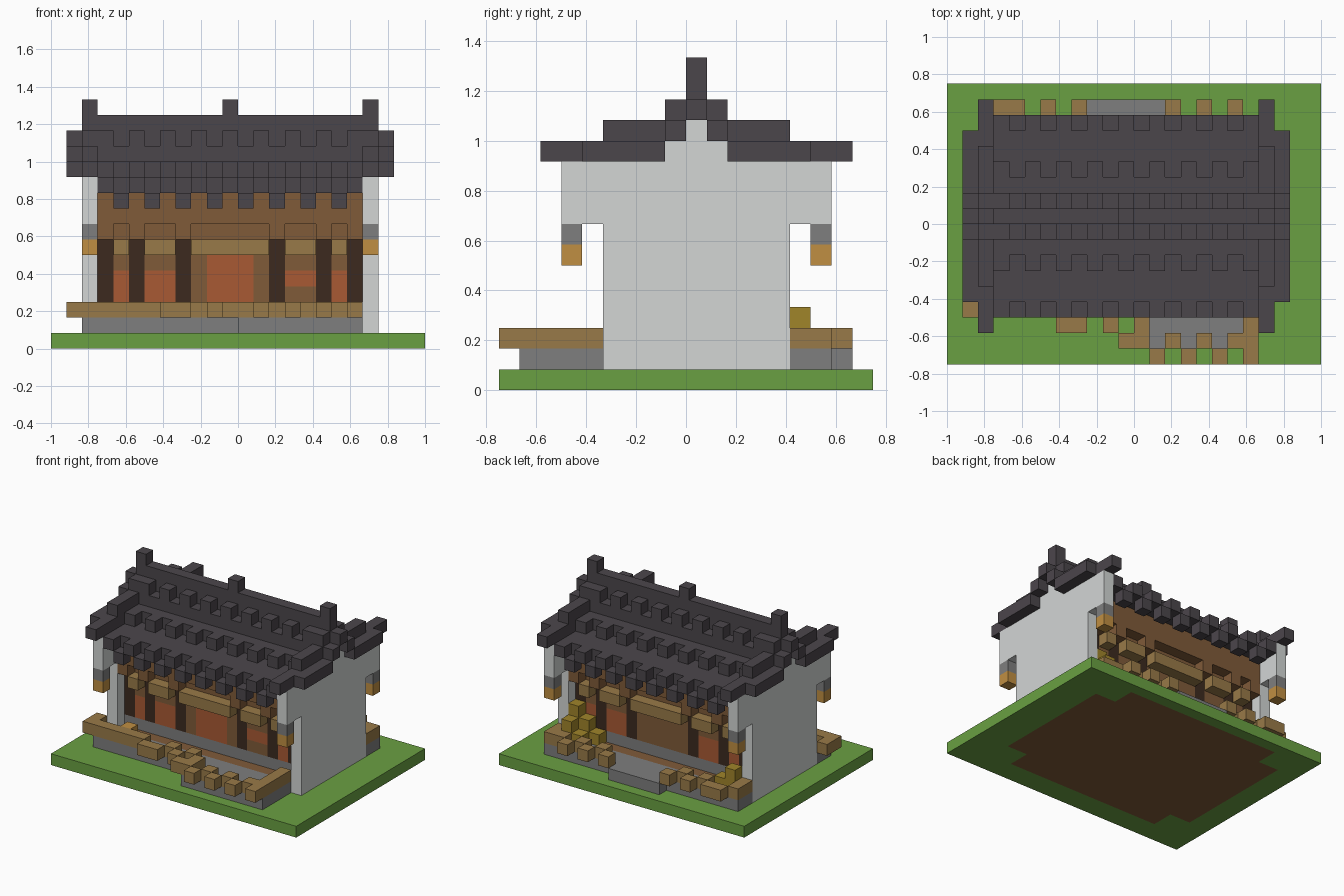
import bpy, bmesh
from mathutils import Matrix, Vector

cube = bpy.data.objects.get("Cube")
if cube:
    bpy.data.objects.remove(cube, do_unlink=True)

U = 1 / 12                      # size of one block
ORIGIN = Vector((-1, -0.75, 0))


def material(name, code):
    rgb = [int(code[n:n + 2], 16) / 255 for n in (0, 2, 4)]
    col = [c / 12.92 if c <= 0.04045 else ((c + 0.055) / 1.055) ** 2.4 for c in rgb] + [1]
    m = bpy.data.materials.new(name)
    m.use_nodes = True
    m.diffuse_color = col
    m.node_tree.nodes["Principled BSDF"].inputs["Base Color"].default_value = col
    return m


grass = material("grass green", "6aa042")
dark = material("dark brown", "3c2a1f")
stone = material("stone grey", "7e7e7e")
plaster = material("plaster", "d3d6d5")
tile = material("roof tile", "4b464b")
timber = material("light timber", "997a48")
brown = material("brown wood", "805b39")
red = material("red panel", "a85a34")
orange = material("orange wood", "c08f42")
straw = material("straw yellow", "a0852a")


def part(name, mat, boxes):
    """Join boxes (x0, x1, y0, y1, z0, z1), in blocks, into one object."""
    bm = bmesh.new()
    for x0, x1, y0, y1, z0, z1 in boxes:
        size = Vector((x1 - x0, y1 - y0, z1 - z0)) * U
        mid = Vector((x0 + x1, y0 + y1, z0 + z1)) * U / 2 + ORIGIN
        bmesh.ops.create_cube(bm, size=1, matrix=Matrix.Translation(mid) @ Matrix.Diagonal(size).to_4x4())
    mesh = bpy.data.meshes.new(name)
    bm.to_mesh(mesh)
    bm.free()
    mesh.materials.append(mat)
    bpy.context.collection.objects.link(bpy.data.objects.new(name, mesh))


def both_y(boxes):
    """Add copies mirrored from the front to the back of the house."""
    return boxes + [(a, b, 19 - d, 19 - c, e, f) for a, b, c, d, e, f in boxes]


def both_x(boxes):
    """Add copies mirrored from one side of the house to the other."""
    return boxes + [(23 - b, 23 - a, c, d, e, f) for a, b, c, d, e, f in boxes]


# Ground with bare soil set in its underside
part("lawn", grass, [(0, 24, 0, 18, 0.05, 1),
                     (0, 2, 0, 18, 0, 0.05), (21, 24, 0, 18, 0, 0.05),
                     (2, 21, 0, 2, 0, 0.05), (2, 21, 17, 18, 0, 0.05)]
     + both_x(both_y([(2, 4, 2, 4, 0, 0.05)])))
part("soil", brown, [(2, 21, 4, 15, 0, 0.05)] + both_y([(4, 19, 2, 4, 0, 0.05)]))

# Stone base, wooden thresholds, porches and steps
part("stone_base", stone, [(3, 20, 6, 13, 1, 3)])
part("thresholds", brown, both_y([(3, 20, 5, 6, 1, 2)]))
part("front_porch", stone, [(2, 12, 3, 5, 1, 2), (12, 20, 1, 5, 1, 2)])
part("back_porch", stone, [(2, 21, 14, 16, 1, 2), (9, 14, 16, 17, 1, 2)])

# Stepped timber railings
front_rail = [(1, 2, 3, 5, 2, 3), (2, 7, 3, 4, 2, 3), (9, 10, 3, 4, 2, 3), (11, 12, 3, 4, 2, 3),
              (7, 9, 2, 3, 2, 3), (10, 11, 2, 3, 2, 3), (12, 13, 2, 3, 2, 3),
              (11, 13, 1, 2, 2, 3), (19, 20, 0, 5, 2, 3)]
front_rail += [(i, i + 1, 0, 1, 2, 3) for i in (13, 15, 17)]
front_rail += [(i, i + 1, 1, 2, 2, 3) for i in (14, 16, 18)]
part("front_railing", timber, front_rail)
back_rail = [(3, 5, 16, 17, 2, 3), (2, 3, 14, 16, 2, 3), (20, 21, 14, 16, 2, 3)]
back_rail += [(i, i + 1, 16, 17, 2, 3) for i in (6, 8, 14, 16, 18)]
back_rail += [(i, i + 1, 15, 16, 2, 3) for i in (5, 7, 15, 17, 19)]
part("back_railing", timber, back_rail)

# Plaster gable walls with hanging brackets
part("gable_walls", plaster, both_x([
    (2, 3, 5, 14, 1, 8), (2, 3, 3, 16, 8, 11), (2, 3, 8, 11, 11, 12), (2, 3, 9, 10, 12, 13)]))
part("bracket_stones", stone, both_x(both_y([(2, 3, 3, 4, 7, 8)])))
part("bracket_ends", orange, both_x(both_y([(2, 3, 3, 4, 6, 7)])))

# Timber frame: columns, capitals, beams and corbels
columns = (3, 5, 8, 14, 17, 19)
bays = ((4, 5), (6, 8), (9, 14), (15, 17), (18, 19))
part("columns", dark, both_y([(i, i + 1, 6, 7, 3, 7) for i in columns]))
part("capitals", brown, both_y([(i, i + 1, 5, 6, 7, 8) for i in columns]))
part("beams", brown, both_y([(3, 20, 5, 7, 8, 10), (3, 20, 6, 7, 7, 8)]))
part("corbels", timber, both_y([(a, b, 5, 6, 6, 7) for a, b in bays]))

# Wall panels flush with the columns
part("front_wall", brown, [(a, b, 6, 7, 5, 7) for a, b in bays if b - a < 3]
     + [(9, 10, 6, 7, 3, 7), (13, 14, 6, 7, 3, 7), (10, 13, 6, 7, 6, 7), (15, 17, 6, 7, 3, 4)])
part("front_panels", red, [(4, 5, 6, 7, 3, 5), (6, 8, 6, 7, 3, 5), (10, 13, 6, 7, 3, 6),
                           (15, 17, 6, 7, 4, 5), (18, 19, 6, 7, 3, 5)])
part("back_wall", brown, [(a, b, 12, 13, 5, 7) for a, b in bays] + [(9, 14, 12, 13, 3, 5)])
part("back_panels", red, both_x([(4, 5, 12, 13, 3, 5), (6, 8, 12, 13, 3, 5)]))

# Stores on the porches
part("straw_bales", straw, [(19, 20, 13, 14, 2, 5), (19, 20, 14, 15, 2, 4), (18, 19, 13, 14, 2, 4),
                            (18, 19, 14, 15, 2, 3), (17, 18, 13, 14, 2, 3),
                            (3, 4, 14, 15, 2, 4), (4, 5, 14, 15, 2, 3), (3, 4, 13, 14, 2, 3)])
part("front_crate", orange, [(4, 5, 4, 5, 2, 3)])

# Roof courses, each with an alternating tile edge
odd, even = range(3, 20, 2), range(4, 20, 2)
part("lower_roof", tile, [(3, 20, 4, 15, 10, 11)] + both_y([(i, i + 1, 3, 4, 10, 11) for i in odd]))
part("eave_tiles", tile, both_y([(i, i + 1, 3, 4, 9, 10) for i in even]))
part("middle_roof", tile, [(3, 20, 7, 12, 11, 12)] + both_y([(i, i + 1, 6, 7, 11, 12) for i in odd]))
part("upper_roof", tile, [(3, 20, 8, 11, 12, 13)] + both_y([(i, i + 1, 8, 9, 13, 14) for i in odd]))

# Ridge, finials and upswept end rims
part("ridge", tile, [(3, 20, 9, 10, 13, 15)])
part("finials", tile, [(2, 3, 9, 10, 14, 16), (20, 21, 9, 10, 14, 16), (11, 12, 9, 10, 15, 16)])
part("inner_rims", tile, both_x(both_y([
    (2, 3, 2, 8, 11, 12), (2, 3, 5, 9, 12, 13), (2, 3, 8, 9, 13, 14)])
    + [(2, 3, 9, 10, 13, 14)]))
part("outer_rims", tile, both_x(both_y([
    (1, 2, 4, 8, 11, 12), (1, 2, 8, 9, 12, 13)]) + [(1, 2, 9, 10, 13, 14)]))
